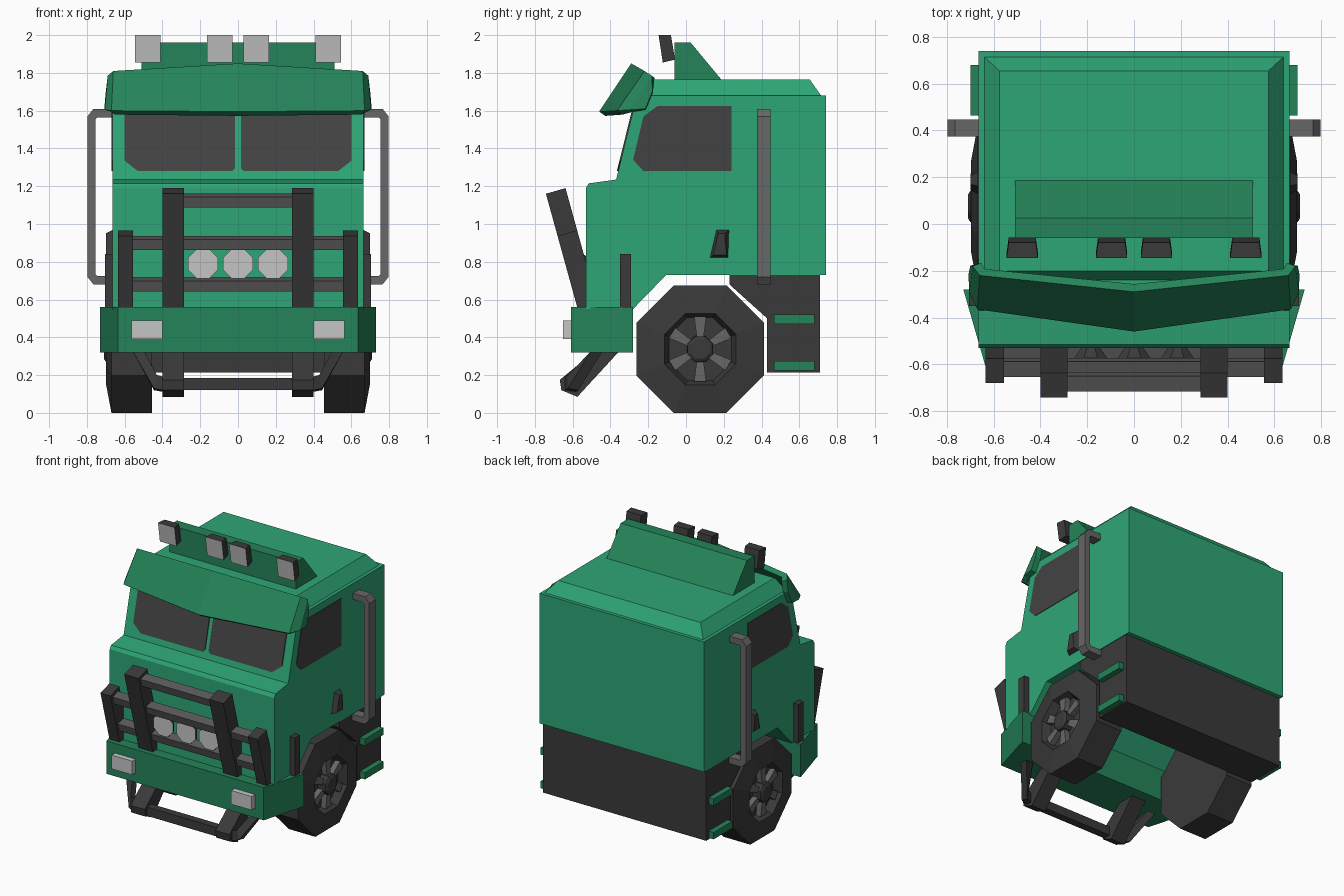
import bpy, bmesh, math
from mathutils import Vector

if "Cube" in bpy.data.objects:
    bpy.data.objects.remove(bpy.data.objects["Cube"])


def material(name, rgb):
    m = bpy.data.materials.new(name)
    m.diffuse_color = (*rgb, 1)
    m.use_nodes = True
    m.node_tree.nodes["Principled BSDF"].inputs["Base Color"].default_value = m.diffuse_color
    return m


GREEN = material("body green", (0.027, 0.38, 0.18))
DARK_GREEN = material("trim green", (0.018, 0.23, 0.10))
BLACK = material("dark grey", (0.042, 0.042, 0.042))
GLASS = material("window grey", (0.055, 0.055, 0.055))
METAL = material("pipe grey", (0.135, 0.135, 0.135))
BAR = material("bar grey", (0.10, 0.10, 0.10))
LAMP = material("lamp white", (0.56, 0.56, 0.56))


def finish(name, bm, mat, mirror=False, recalc=True):
    if recalc:
        bmesh.ops.recalc_face_normals(bm, faces=bm.faces)
    me = bpy.data.meshes.new(name)
    bm.to_mesh(me)
    bm.free()
    me.materials.append(mat)
    ob = bpy.data.objects.new(name, me)
    bpy.context.collection.objects.link(ob)
    if mirror:
        ob.modifiers.new("Mirror", 'MIRROR').use_mirror_merge = False
    return ob


def loft(name, rings, mat, mirror=False):
    """Closed solid through rings of equal point count."""
    bm = bmesh.new()
    vs = [[bm.verts.new(p) for p in ring] for ring in rings]
    n = len(vs[0])
    for a, b in zip(vs, vs[1:]):
        for i in range(n):
            j = (i + 1) % n
            bm.faces.new((a[i], a[j], b[j], b[i]))
    bm.faces.new(vs[0])
    bm.faces.new(vs[-1])
    return finish(name, bm, mat, mirror)


def prism(name, pts, axis, a, b, mat, mirror=False):
    """Extrude a 2D profile from a to b along an axis."""
    put = {'x': lambda p, t: (t, p[0], p[1]),
           'y': lambda p, t: (p[0], t, p[1]),
           'z': lambda p, t: (p[0], p[1], t)}[axis]
    return loft(name, [[put(p, t) for p in pts] for t in (a, b)], mat, mirror)


def box(name, x, y, z, mat, mirror=False):
    return prism(name, [(y[0], z[0]), (y[1], z[0]), (y[1], z[1]), (y[0], z[1])],
                 'x', x[0], x[1], mat, mirror)


def turned(name, profile, centre, axis, mat, mirror=False, n=8):
    """Octagonal turned part; profile is (position along axis, radius)."""
    rings = []
    for t, r in profile:
        ring = []
        for i in range(n):
            a = 2 * math.pi * (i + 0.5) / n
            p, q = centre[0] + r * math.cos(a), centre[1] + r * math.sin(a)
            ring.append((t, p, q) if axis == 'x' else (p, t, q))
        rings.append(ring)
    return loft(name, rings, mat, mirror)


def paint_front(ob, mat):
    ob.data.materials.append(mat)
    for f in ob.data.polygons:
        if f.normal.y < -0.9:
            f.material_index = 1


# Cab body and raised roof
prism("cab_body", [(0.74, 0.73), (0.74, 1.68), (-0.26, 1.68), (-0.37, 1.235),
                   (-0.515, 1.215), (-0.53, 1.19), (-0.53, 0.55), (-0.28, 0.55),
                   (-0.105, 0.73)], 'x', -0.665, 0.665, GREEN)
loft("roof", [[(-0.64, -0.24, 1.68), (0.64, -0.24, 1.68), (0.64, 0.715, 1.68), (-0.64, 0.715, 1.68)],
              [(-0.575, -0.2, 1.765), (0.575, -0.2, 1.765), (0.575, 0.655, 1.765), (-0.575, 0.655, 1.765)]],
     GREEN)

# Rear chassis block and side steps
prism("chassis", [(0.23, 0.735), (0.23, 0.68), (0.43, 0.50), (0.43, 0.215),
                  (0.71, 0.215), (0.71, 0.735)], 'x', -0.66, 0.66, BLACK)
for z in (0.225, 0.47):
    box("side_step", (0.64, 0.70), (0.465, 0.68), (z, z + 0.05), DARK_GREEN, True)

# Windows
ws = prism("windscreen", [(0.015, 1.295), (0.03, 1.28), (0.53, 1.28), (0.60, 1.335),
                          (0.60, 1.60), (0.015, 1.60)], 'y', -0.007, 0.001, GLASS, True)
for v in ws.data.vertices:
    v.co.y += -0.37 + 0.247 * (v.co.z - 1.235)
prism("side_window", [(-0.28, 1.34), (-0.225, 1.28), (0.24, 1.28), (0.24, 1.625),
                      (-0.15, 1.625), (-0.225, 1.57)], 'x', 0.661, 0.669, GLASS, True)

# Sun visor: folded sheet with thickness
half = [((0, -0.29, 1.85), (0, -0.46, 1.595)),
        ((0.66, -0.22, 1.81), (0.67, -0.365, 1.60)),
        ((0.69, -0.18, 1.785), (0.705, -0.295, 1.605)),
        ((0.70, -0.178, 1.70), (0.708, -0.215, 1.61))]
cols = [tuple((-p[0], p[1], p[2]) for p in c) for c in half[:0:-1]] + half
bm = bmesh.new()
cv = [[bm.verts.new(p) for p in c] for c in cols]
for a, b in zip(cv, cv[1:]):
    bm.faces.new((a[1], b[1], b[0], a[0]))
visor = finish("sun_visor", bm, DARK_GREEN, recalc=False)
sol = visor.modifiers.new("Thickness", 'SOLIDIFY')
sol.thickness, sol.offset = 0.04, -1

# Roof spoiler and roof lamps
prism("roof_spoiler", [(-0.06, 1.755), (-0.06, 1.96), (0.025, 1.96), (0.195, 1.755)],
      'x', -0.51, 0.51, DARK_GREEN)
for x in (-0.478, -0.096, 0.096, 0.478):
    w, u = 0.067, 0.058
    lamp = loft("roof_lamp",
                [[(x - w, -0.123, 1.855), (x + w, -0.123, 1.855), (x + w, -0.145, 2.0), (x - w, -0.145, 2.0)],
                 [(x - u, -0.058, 1.87), (x + u, -0.058, 1.87), (x + u, -0.08, 2.0), (x - u, -0.08, 2.0)]],
                BLACK)
    paint_front(lamp, LAMP)

# Bumper and headlights
prism("bumper", [(-0.635, -0.61), (0.635, -0.61), (0.73, -0.28), (-0.73, -0.28)],
      'z', 0.32, 0.56, DARK_GREEN)
box("headlight", (0.40, 0.565), (-0.65, -0.60), (0.39, 0.49), LAMP, True)

# Bull bar: slanted posts and tilted cross bars
up = Vector((-0.272, 0.962))
side = Vector((0.962, 0.272))


def slant_y(z):
    return -0.52 - 0.276 * (z - 0.56)


def post(name, x0, x1, top):
    base, tip = Vector((slant_y(0.53), 0.53)), Vector((slant_y(top), top))
    d = side * 0.054
    prism(name, [base - d, base + d, tip + d, tip - d], 'x', x0, x1, BLACK, True)


post("tall_bar_post", 0.285, 0.40, 1.175)
post("short_bar_post", 0.555, 0.635, 0.952)
for z, hw in ((1.125, 0.29), (0.90, 0.56), (0.68, 0.56)):
    c, h, d = Vector((slant_y(z), z)), up * 0.029, side * 0.034
    prism("cross_bar", [c - h - d, c - h + d, c + h + d, c + h - d], 'x', -hw, hw, BAR)

# Spot lamps behind the bull bar
for x in (-0.185, 0, 0.185):
    spot = turned("spot_lamp", [(-0.60, 0.085), (-0.585, 0.085), (-0.525, 0.04)],
                  (x, 0.79), 'y', BLACK)
    paint_front(spot, LAMP)

# Lower guard under the bumper
prism("lower_guard_post", [(-0.35, 0.33), (-0.575, 0.085), (-0.66, 0.12), (-0.668, 0.175),
                           (-0.48, 0.33)], 'x', 0.285, 0.40, BLACK, True)
box("lower_guard_bar", (-0.29, 0.29), (-0.645, -0.59), (0.12, 0.185), BLACK)
loft("lower_guard_strut",
     [[(0.39, -0.645, 0.12), (0.39, -0.59, 0.11), (0.39, -0.59, 0.18), (0.39, -0.645, 0.19)],
      [(0.445, -0.625, 0.13), (0.445, -0.57, 0.12), (0.43, -0.57, 0.19), (0.43, -0.625, 0.20)],
      [(0.56, -0.50, 0.33), (0.56, -0.44, 0.33), (0.50, -0.44, 0.33), (0.50, -0.50, 0.33)]],
     BLACK, True)

# Wheels with spokes and hub
WC = (0.075, 0.3375)
turned("wheel", [(0.455, 0.365), (0.67, 0.365), (0.698, 0.205), (0.64, 0.18)],
       WC, 'x', BLACK, True)
turned("wheel_hub", [(0.63, 0.075), (0.70, 0.072), (0.71, 0.055)], WC, 'x', BLACK, True)
for i in range(6):
    a = math.radians(30 + 60 * i)
    r, t = Vector((math.cos(a), math.sin(a))), Vector((-math.sin(a), math.cos(a)))
    c = Vector(WC)
    prism("wheel_spoke", [c + r * 0.06 - t * 0.018, c + r * 0.172 - t * 0.032,
                          c + r * 0.172 + t * 0.032, c + r * 0.06 + t * 0.018],
          'x', 0.63, 0.68, METAL, True)

# Exhaust stacks
prism("exhaust_stack", [(0.65, 1.61), (0.765, 1.61), (0.797, 1.57), (0.797, 0.72),
                        (0.765, 0.68), (0.65, 0.68), (0.65, 0.725), (0.745, 0.725),
                        (0.755, 0.735), (0.755, 1.555), (0.745, 1.565), (0.65, 1.565)],
      'y', 0.375, 0.447, METAL, True)

# Door handle and corner post
loft("door_handle",
     [[(0.66, 0.125, 0.82), (0.66, 0.225, 0.82), (0.66, 0.23, 0.97), (0.66, 0.16, 0.97)],
      [(0.70, 0.145, 0.835), (0.70, 0.215, 0.835), (0.70, 0.205, 0.95), (0.70, 0.17, 0.95)]],
     BLACK, True)
box("corner_post", (0.655, 0.705), (-0.35, -0.29), (0.55, 0.84), BLACK, True)
